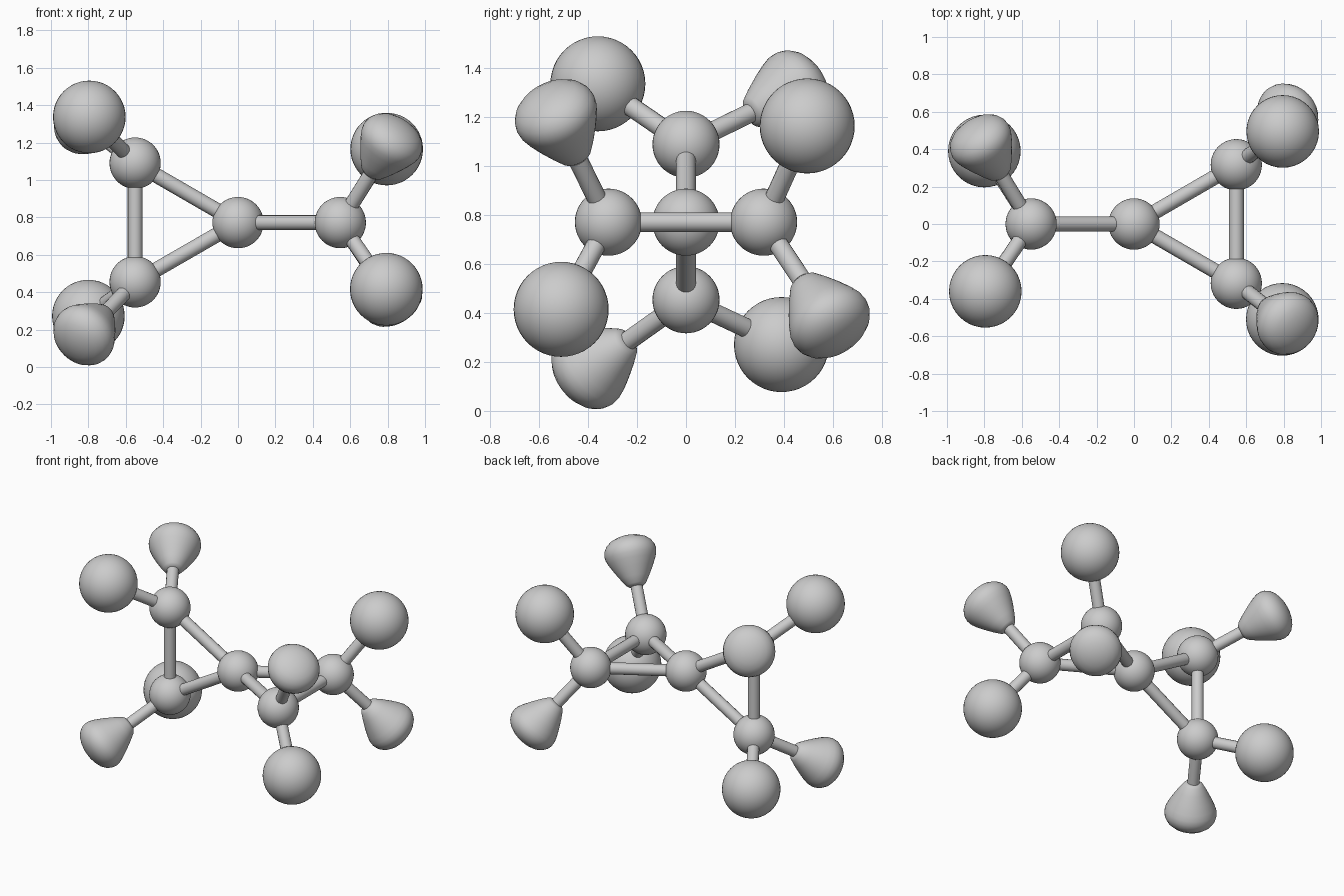
import bpy, bmesh, math
from mathutils import Vector

if "Cube" in bpy.data.objects:
    bpy.data.objects.remove(bpy.data.objects["Cube"])

BALL_R, BIG_R, ROD_R = 0.137, 0.194, 0.04


def finish(bm, name, loc=(0, 0, 0), axis=None, angle=40):
    me = bpy.data.meshes.new(name)
    bmesh.ops.recalc_face_normals(bm, faces=bm.faces[:])
    for f in bm.faces:
        f.smooth = True
    for e in bm.edges:
        if len(e.link_faces) == 2 and e.calc_face_angle() > math.radians(angle):
            e.smooth = False
    bm.to_mesh(me)
    bm.free()
    ob = bpy.data.objects.new(name, me)
    bpy.context.collection.objects.link(ob)
    ob.location = loc
    if axis is not None:
        ob.rotation_mode = 'QUATERNION'
        ob.rotation_quaternion = Vector(axis).to_track_quat('Z', 'Y')
    return ob


def ball(name, loc, r):
    bm = bmesh.new()
    bmesh.ops.create_uvsphere(bm, u_segments=40, v_segments=24, radius=r)
    return finish(bm, name, loc)


def rod(name, a, b):
    a, b = Vector(a), Vector(b)
    bm = bmesh.new()
    bmesh.ops.create_cone(bm, cap_ends=True, segments=16, radius1=ROD_R,
                          radius2=ROD_R, depth=(b - a).length)
    return finish(bm, name, (a + b) / 2, b - a)


# rounded cone: (radius, height) profile spun around its axis
PROFILE = [(0, 0), (0.045, 0), (0.065, 0.015), (0.095, 0.06), (0.13, 0.12),
           (0.156, 0.17), (0.17, 0.205), (0.174, 0.235), (0.168, 0.265),
           (0.15, 0.295), (0.12, 0.32), (0.08, 0.337), (0.04, 0.346), (0, 0.349)]


def rounded_cone(name, loc, axis):
    bm = bmesh.new()
    vs = [bm.verts.new((r, 0, z)) for r, z in PROFILE]
    es = [bm.edges.new(p) for p in zip(vs, vs[1:])]
    bmesh.ops.spin(bm, geom=vs + es, axis=(0, 0, 1), cent=(0, 0, 0),
                   angle=math.tau, steps=40)
    bmesh.ops.remove_doubles(bm, verts=bm.verts[:], dist=1e-4)
    return finish(bm, name, loc, axis)


# two triangles of balls sharing the centre ball
centre = Vector((0, 0, 0.772))
joints = {
    "left_top": (-0.55, 0, 1.09),
    "left_bottom": (-0.55, 0, 0.455),
    "right_front": (0.547, -0.317, 0.772),
    "right_back": (0.547, 0.317, 0.772),
}
ball("centre_ball", centre, BALL_R)
for key, p in joints.items():
    ball(key + "_ball", p, BALL_R)
    rod(key + "_spoke", centre, p)
rod("left_side_rod", joints["left_top"], joints["left_bottom"])
rod("right_side_rod", joints["right_front"], joints["right_back"])

# outer ends: sphere position and cone direction at each joint
ends = {
    "left_top": ((-0.795, -0.36, 1.337), (-0.25, 0.41, 0.20)),
    "left_bottom": ((-0.80, 0.39, 0.272), (-0.26, -0.38, -0.27)),
    "right_front": ((0.793, -0.51, 0.416), (0.25, -0.195, 0.40)),
    "right_back": ((0.795, 0.495, 1.165), (0.25, 0.245, -0.37)),
}
for key, (sphere, d) in ends.items():
    p, d = Vector(joints[key]), Vector(d).normalized()
    ball(key + "_end_sphere", sphere, BIG_R)
    rod(key + "_sphere_rod", p, sphere)
    rounded_cone(key + "_end_cone", p + d * 0.33, d)
    rod(key + "_cone_rod", p, p + d * 0.42)
